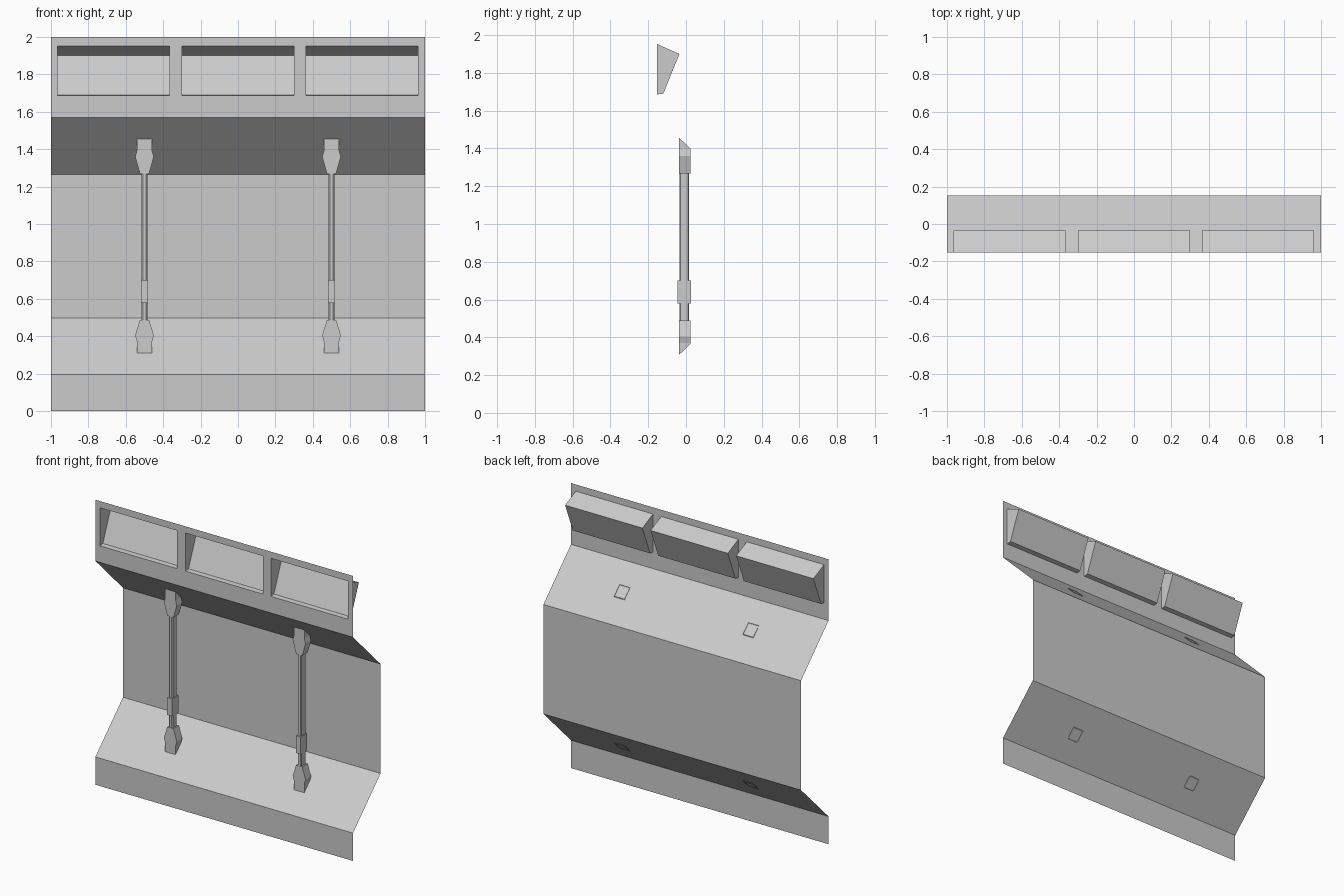
import bpy, bmesh, math

if "Cube" in bpy.data.objects:
    bpy.data.objects.remove(bpy.data.objects["Cube"])

D = 0.153            # half depth of the wall profile
WINDOWS = (-0.665, 0.0, 0.663)
HALF_W = 0.3
WIN_LO, WIN_HI = 1.686, 1.953


def make(name, faces):
    """Mesh object from a list of faces given as point lists."""
    bm = bmesh.new()
    for f in faces:
        bm.faces.new([bm.verts.new(p) for p in f])
    bmesh.ops.remove_doubles(bm, verts=bm.verts, dist=1e-5)
    me = bpy.data.meshes.new(name)
    bm.to_mesh(me)
    bm.free()
    ob = bpy.data.objects.new(name, me)
    bpy.context.collection.objects.link(ob)
    return ob


def strip(x0, x1, a, b):
    """Quad between profile points a (lower) and b (upper), facing the front."""
    return [(x0, *a), (x1, *a), (x1, *b), (x0, *b)]


def loft(rings):
    """Side faces between successive rings (listed counter-clockwise, going up)."""
    out = []
    for lo, hi in zip(rings, rings[1:]):
        n = len(lo)
        out += [[lo[i], lo[(i + 1) % n], hi[(i + 1) % n], hi[i]] for i in range(n)]
    return out


# Folded wall sheet with three window openings in the top band
prof = [(-D, 0), (-D, 0.195), (D, 0.497), (D, 1.265), (-D, 1.57)]
faces = [strip(-1, 1, a, b) for a, b in zip(prof, prof[1:])]
xs = [-1] + [c + s * HALF_W for c in WINDOWS for s in (-1, 1)] + [1]
zs = [1.57, WIN_LO, WIN_HI, 2.0]
for i in range(len(xs) - 1):
    for j in range(3):
        if not (j == 1 and i % 2 == 1):
            faces.append(strip(xs[i], xs[i + 1], (-D, zs[j]), (-D, zs[j + 1])))
make("wall_sheet", faces)

# Recessed window boxes, open at the front
box = [(-D, WIN_LO), (-0.12, 1.69), (-0.035, 1.90), (-D, WIN_HI)]
for k, c in enumerate(WINDOWS):
    x0, x1 = c - HALF_W, c + HALF_W
    f = [strip(x0, x1, a, b) for a, b in zip(box, box[1:])]
    f.append([(x0, *p) for p in box])
    f.append([(x1, *p) for p in reversed(box)])
    make(f"window_recess_{k + 1}", f)

Y0, Y1 = -0.036, 0.025


def bracket_ring(cx, w, zf, zb):
    return [(cx - w, Y0, zf), (cx + w, Y0, zf), (cx + w, Y1, zb), (cx - w, Y1, zb)]


def pole_ring(cx, z, hx=0.015, hy=0.026, cy=-0.009):
    """Chamfered rectangle section."""
    k = 0.006
    pts = [(-hx + k, -hy), (hx - k, -hy), (hx, -hy + k), (hx, hy - k),
           (hx - k, hy), (-hx + k, hy), (-hx, hy - k), (-hx, -hy + k)]
    return [(cx + x, cy + y, z) for x, y in pts]


for cx, side in ((-0.5, "left"), (0.5, "right")):
    # Pipe and its collar
    make(f"pipe_{side}", loft([pole_ring(cx, 0.48), pole_ring(cx, 1.275)]))
    ring = lambda z: [(cx + x, y, z) for x, y in
                      ((-0.018, -0.046), (0.018, -0.046), (0.018, 0.027), (-0.018, 0.027))]
    make(f"pipe_collar_{side}",
         loft([ring(0.578), ring(0.7)]) + [ring(0.7), ring(0.578)[::-1]])
    # Flared brackets cut to the slope of the wall
    low = [bracket_ring(cx, 0.04, 0.308, 0.366), bracket_ring(cx, 0.04, 0.37, 0.37),
           bracket_ring(cx, 0.05, 0.405, 0.405), bracket_ring(cx, 0.024, 0.488, 0.488)]
    make(f"lower_bracket_{side}", loft(low) + [low[-1]])
    up = [bracket_ring(cx, 0.024, 1.268, 1.268), bracket_ring(cx, 0.05, 1.36, 1.36),
          bracket_ring(cx, 0.04, 1.394, 1.394), bracket_ring(cx, 0.04, 1.456, 1.398)]
    make(f"upper_bracket_{side}", loft(up) + [up[0][::-1]])
